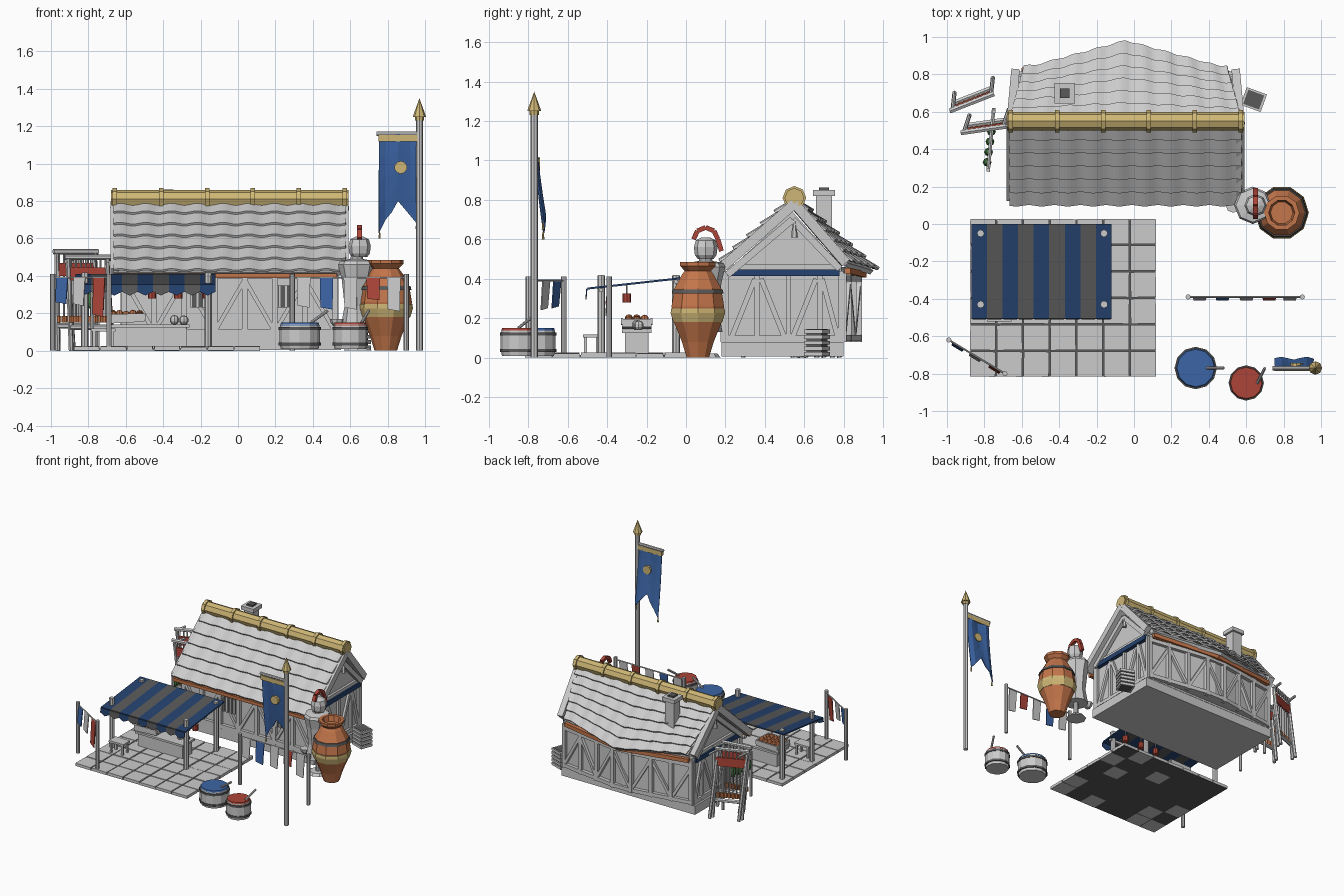
import bpy, bmesh, math, random
from mathutils import Vector, Matrix

if "Cube" in bpy.data.objects:
    bpy.data.objects.remove(bpy.data.objects["Cube"])
random.seed(4)

def mat(name, c):
    m = bpy.data.materials.new(name); m.diffuse_color = (*c, 1); return m
BLUE = mat("blue", (.045, .13, .38)); NAVY = mat("navy", (.018, .055, .16))
RED = mat("red", (.42, .06, .04)); ORANGE = mat("clay", (.55, .18, .07))
GOLD = mat("gold", (.62, .47, .18)); GREEN = mat("green", (.06, .2, .05))
DARK = mat("dark", (.1, .1, .1))

def finish(name, bm, m=None):
    me = bpy.data.meshes.new(name); bmesh.ops.recalc_face_normals(bm, faces=bm.faces)
    bm.to_mesh(me); bm.free()
    o = bpy.data.objects.new(name, me); bpy.context.collection.objects.link(o)
    if m: me.materials.append(m)
    return o

def frame(a, b, axis):
    d = b - a
    return Matrix.Translation((a + b) / 2) @ d.to_track_quat(axis, 'Y' if axis == 'Z' else 'Z').to_matrix().to_4x4(), d.length

def beams(name, pairs, w, h=None, m=None):
    bm = bmesh.new()
    for a, b in pairs:
        M, L = frame(Vector(a), Vector(b), 'X')
        bmesh.ops.create_cube(bm, size=1, matrix=M @ Matrix.Diagonal((L, w, h or w, 1)))
    return finish(name, bm, m)

def rods(name, pairs, r, m=None, n=8, r2=None):
    bm = bmesh.new()
    for a, b in pairs:
        M, L = frame(Vector(a), Vector(b), 'Z')
        bmesh.ops.create_cone(bm, cap_ends=True, segments=n, radius1=r, radius2=r if r2 is None else r2, depth=L, matrix=M)
    return finish(name, bm, m)

def boxes(name, items, m=None):
    bm = bmesh.new()
    for c, s, rz in items:
        bmesh.ops.create_cube(bm, size=1, matrix=Matrix.Translation(c) @ Matrix.Rotation(rz, 4, 'Z') @ Matrix.Diagonal((*s, 1)))
    return finish(name, bm, m)

def balls(name, pts, r, m=None, sz=1):
    bm = bmesh.new()
    for p in pts:
        bmesh.ops.create_uvsphere(bm, u_segments=8, v_segments=5, radius=r, matrix=Matrix.Translation(p) @ Matrix.Diagonal((1, 1, sz, 1)))
    return finish(name, bm, m)

def lathe(name, x, y, prof, n=10, m=None):
    bm = bmesh.new()
    rings = [[bm.verts.new((x + r * math.cos(2 * math.pi * i / n), y + r * math.sin(2 * math.pi * i / n), z)) for i in range(n)] for r, z in prof]
    for A, B in zip(rings, rings[1:]):
        for i in range(n):
            bm.faces.new((A[i], A[(i + 1) % n], B[(i + 1) % n], B[i]))
    bm.faces.new(rings[0]); bm.faces.new(rings[-1])
    return finish(name, bm, m)

def prism(name, pts, d, m=None):
    bm = bmesh.new()
    f = bm.faces.new([bm.verts.new(p) for p in pts])
    g = bmesh.ops.extrude_face_region(bm, geom=[f])
    bmesh.ops.translate(bm, vec=d, verts=[v for v in g['geom'] if isinstance(v, bmesh.types.BMVert)])
    return finish(name, bm, m)

# house body and plinth
X0, X1, CX = -.61, .52, -.045
prism("house_walls", [(X0, .2, .03), (X0, .2, .43), (X0, .54, .74), (X0, .79, .46), (X0, .79, .03)], (X1 - X0, 0, 0))
boxes("plinth", [((CX, .49, .04), (1.19, .62, .07), 0), ((CX, .49, .085), (1.16, .625, .02), 0)])

def bow(x): return max(0, 1 - abs(x - CX) / .56)

# timber framing on the long walls
for side in ("front", "back"):
    wy = (lambda x: .19) if side == "front" else (lambda x: .80 + .09 * bow(x))
    n = 7
    xs = [X0 + (X1 - X0) * i / n for i in range(n + 1)]
    beams(side + "_posts", [((x, wy(x), .08), (x, wy(x), .43)) for x in xs], .03)
    beams(side + "_braces", [((a, wy(a), .10 if i % 2 else .38), (b, wy(b), .38 if i % 2 else .10)) for i, (a, b) in enumerate(zip(xs, xs[1:]))], .022)
    beams(side + "_rails", [((a, wy(a), z), (b, wy(b), z)) for a, b in zip(xs, xs[1:]) for z in (.1, .4)], .03)
prism("back_bay", [(X0, .79, .09), (CX, .875, .09), (X1, .79, .09)], (0, 0, .37))
beams("front_eave_beam", [((-.66, .125, .40), (.53, .125, .40))], .03, .025, ORANGE)
beams("back_eave_beam", [((-.6, .82, .44), (CX, .9, .42)), ((CX, .9, .42), (.5, .82, .44))], .03, .03, ORANGE)
boxes("front_windows", [((x, .185, .29), (.1, .02, .12), 0) for x in (.24, -.2)], DARK)
beams("window_bars", [((x + d, .172, .23), (x + d, .172, .35)) for x in (.24, -.2) for d in (-.05, -.017, .017, .05)], .01)

# gable framing, blue bands and pendants
for gx, nm in ((X0 - .005, "left"), (X1 + .005, "right")):
    o = math.copysign(.02, gx)
    beams(nm + "_gable_timbers", [((gx, y, .08), (gx, y, .44)) for y in (.205, .36, .52, .68, .785)] +
          [((gx, a, .1), (gx, b, .4)) for a, b in ((.23, .35), (.5, .38), (.54, .66), (.77, .69))] +
          [((gx, .2, .1), (gx, .79, .1)), ((gx, .2, .46), (gx, .79, .46))], .026)
    beams(nm + "_gable_band", [((gx + o / 2, .21, .43), (gx + o / 2, .78, .43))], .03, .035, NAVY)
    beams(nm + "_barge_boards", [((gx + 2.2 * o, .55, .78), (gx + 2.2 * o, .14, .42)), ((gx + 2.2 * o, .55, .78), (gx + o, .81, .48))], .045, .05)
    beams(nm + "_gable_rafters", [((gx + o, .54, .70), (gx + o, .21, .42)), ((gx + o, .54, .70), (gx + o, .78, .45))], .03, .035)
    rods(nm + "_pendant", [((gx + 1.5 * o, .55, .61), (gx + 1.5 * o, .55, .70))], .018, None, 6, .006)

# roof: overlapping wavy tile courses on a flat deck
def roof_pt(side, x, t, lift):
    if side == "front":
        return (x, .55 - .42 * t - .6 * lift, .79 - .37 * t + .75 * lift)
    b = bow(x)
    return (CX + (x - CX) * (1 - .12 * t), .55 + (.27 + .13 * b) * t + .6 * lift, .79 - (.31 + .04 * b) * t + .75 * lift)

def courses(name, side, n, amp, step, base, th):
    bm = bmesh.new(); N = 72
    for k in range(n):
        rows = []
        for t, l in ((k / n, 0), ((k + 1) / n + (.03 if n > 1 else 0), step)):
            rows.append([bm.verts.new(roof_pt(side, -.665 + 1.24 * i / N, t, base + l + amp * math.sin(i * math.pi / 4))) for i in range(N + 1)])
        for i in range(N):
            bm.faces.new((rows[0][i], rows[0][i + 1], rows[1][i + 1], rows[1][i]))
    o = finish(name, bm)
    s = o.modifiers.new("thickness", 'SOLIDIFY'); s.thickness = th; s.offset = 0
for s in ("front", "back"):
    courses(s + "_roof_deck", s, 1, 0, 0, -.012, .025)
    courses(s + "_roof_tiles", s, 6, .006, .02, .008, .012)

# gold ridge with rings
rods("ridge_log", [((-.68, .55, .81), (.59, .55, .81))], .05, GOLD)
rods("ridge_rings", [((x - .012, .55, .81), (x + .012, .55, .81)) for x in (-.66, -.41, -.165, .08, .325, .57)], .06, GOLD)
boxes("chimney", [((-.37, .70, .72), (.08, .08, .24), 0), ((-.37, .70, .835), (.11, .11, .03), 0)])
boxes("chimney_flue", [((-.37, .70, .855), (.05, .05, .015), 0)], DARK)

# paved yard
boxes("paving_bed", [((-.38, -.395, .006), (.99, .84, .012), 0)], DARK)
boxes("paving_stones", [((-.88 + .143 * (i + .5), -.82 + .1417 * (j + .5), .012 + random.uniform(-.002, .002)), (.135, .134, .022), random.uniform(-.02, .02)) for i in range(7) for j in range(6)])

# striped awning with pointed valance
for i in range(9):
    a = -.87 + .0833 * i; b = a + .0833; c = (a + b) / 2; m = DARK if i % 2 else NAVY
    prism(f"awning_stripe_{i}", [(a, 0, .40), (b, 0, .40), (b, -.5, .345), (a, -.5, .345)], (0, 0, .01), m)
    prism(f"awning_valance_{i}", [(a, -.5, .35), (b, -.5, .35), (b, -.503, .315), (c, -.505, .295), (a, -.503, .315)], (0, -.006, 0), m)
P = [(x, y) for x in (-.82, -.16) for y in (-.05, -.43)]
rods("awning_posts", [((x, y, .02), (x, y, .415)) for x, y in P], .02)
boxes("awning_post_caps", [((x, y, .41), (.03, .03, .015), 0) for x, y in P])
beams("awning_rails", [((-.86, y, z), (-.13, y, z)) for y, z in ((-.05, .385), (-.43, .342))], .018)
rods("lantern_cords", [((x, -.3, .3), (x, -.3, .37)) for x in (-.46, -.32, -.17)], .004)
rods("lanterns", [((x, -.3, .28), (x, -.3, .325)) for x in (-.46, -.32, -.17)], .022, RED)

# counter, produce tray, jars and bench
boxes("counter", [((-.475, -.25, .075), (.4, .12, .11), 0), ((-.475, -.25, .133), (.43, .15, .016), 0)])
beams("tray", [((-.7, -.25, .155), (-.5, -.25, .165))], .15, .02)
beams("tray_sides", [((-.69, y, .18), (-.5, y, .185)) for y in (-.325, -.175)] + [((x, -.325, .18), (x, -.175, .18)) for x in (-.69, -.5)], .012, .03)
balls("tray_fruit", [(-.67 + .036 * i, -.29 + .04 * j, .187 + random.uniform(0, .012)) for i in range(5) for j in range(3)], .021, ORANGE)
balls("counter_jars", [(-.34, -.25, .165), (-.29, -.24, .163)], .026)
boxes("bench", [((-.72, -.48, .11), (.13, .085, .015), 0)] + [((-.72 + dx, -.48 + dy, .06), (.014, .014, .09), 0) for dx in (-.05, .05) for dy in (-.03, .03)])

# flag lines
def flag_line(name, a, b, flags):
    a, b = Vector(a), Vector(b); d = (b - a).normalized()
    rods(name + "_posts", [(p, p + Vector((0, 0, .41))) for p in (a, b)], .014)
    rods(name + "_cord", [(a + Vector((0, 0, .39)), b + Vector((0, 0, .39)))], .005)
    for i, (s, L, m) in enumerate(flags):
        p = a.lerp(b, s) + Vector((0, 0, .39)); h = d * .036; n = d.cross(Vector((0, 0, 1)))
        prism(f"{name}_flag_{i}", [p - h, p + h, p + h * .9 + n * .012 - Vector((0, 0, L)), p - h * .9 + n * .012 - Vector((0, 0, L * .93))], n * .006, m)
flag_line("right_bunting", (.29, -.39, 0), (.9, -.39, 0), [(.1, .16, None), (.3, .17, BLUE), (.51, .17, None), (.71, .12, RED), (.89, .18, None)])
flag_line("left_bunting", (-.99, -.62, 0), (-.69, -.8, 0), [(.17, .14, BLUE), (.48, .15, None), (.83, .21, RED)])

# drums
for nm, x, y, r, m, s in (("blue_drum", .33, -.77, .108, BLUE, (.15, 0)), ("red_drum", .6, -.85, .09, RED, (.1, .08))):
    lathe(nm + "_shell", x, y, [(r * .93, .008), (r, .04), (r, .11), (r * .96, .14)], 12)
    for z in (.035, .12):
        lathe(nm + "_hoop", x, y, [(r * 1.05, z - .008), (r * 1.05, z + .008)], 12, DARK)
    lathe(nm + "_skin", x, y, [(r * .97, .135), (r * .93, .15)], 12, m)
    rods(nm + "_stick", [((x + .06, y, .15), (x + s[0], y + s[1], .215))], .008)

# banner
rods("banner_pole", [((.97, -.77, 0), (.97, -.77, 1.25))], .018)
rods("banner_finial", [((.97, -.77, 1.25), (.97, -.77, 1.35))], .036, GOLD, 8, 0)
rods("finial_collar", [((.97, -.77, 1.23), (.97, -.77, 1.255))], .024, GOLD)
rods("banner_crossbar", [((.74, -.77, 1.16), (.97, -.77, 1.16))], .012)
bm = bmesh.new()
bottoms = (.63, .70, .74, .80, .76, .72, .68)
cols = [[bm.verts.new((.755 + .0335 * i, -.775 + .05 * t ** 1.5 + .008 * math.sin(i * 1.6), 1.155 + (z - 1.155) * t)) for t in (0, .25, .5, .75, 1)] for i, z in enumerate(bottoms)]
for A, B in zip(cols, cols[1:]):
    for j in range(4):
        bm.faces.new((A[j], B[j], B[j + 1], A[j + 1]))
o = finish("banner_cloth", bm, BLUE)
o.modifiers.new("thickness", 'SOLIDIFY').thickness = .008
boxes("banner_top_band", [((.855, -.772, 1.135), (.21, .028, .035), 0)], GOLD)
rods("banner_disc", [((.87, -.782, .98), (.87, -.742, .98))], .034, GOLD, 10)
rods("banner_tassels", [((.757, -.725, .6), (.757, -.725, .64)), ((.955, -.725, .65), (.955, -.725, .69))], .007, GOLD, 6, .003)

# big clay jar
jar = [(.06, 0), (.085, .08), (.128, .18), (.14, .26), (.125, .35), (.085, .42), (.07, .44), (.095, .465), (.095, .485), (.07, .485), (.06, .44)]
lathe("clay_jar", .79, .06, jar, 10, ORANGE)
lathe("jar_band", .79, .06, [(.131, .18), (.145, .225), (.143, .25)], 10, GOLD)
lathe("jar_hoop", .79, .06, [(.138, .325), (.132, .345)], 10, DARK)

# armour stand with crested helmet
lathe("armour_foot", .64, .1, [(.075, 0), (.06, .02)], 8)
rods("armour_pole", [((.64, .1, .01), (.64, .1, .52))], .018)
lathe("armour_torso", .635, .1, [(.085, .13), (.065, .24), (.08, .38), (.1, .46), (.09, .48), (.035, .49), (.03, .51)], 8)
lathe("helmet", .65, .1, [(.04, .5), (.055, .52), (.06, .56), (.05, .595), (.02, .61)], 8)
crest = [(.65, .1 + .062 * math.sin(a), .595 + .065 * math.cos(a)) for a in (-1.5, -.75, 0, .75, 1.5)] + [(.65, .18, .54)]
beams("helmet_crest", list(zip(crest, crest[1:])), .026, .024, RED)
lathe("small_bowl", .53, .1, [(.02, .13), (.035, .15), (.04, .17)], 8)

# slatted crate
boxes("crate_core", [((.64, .665, .075), (.09, .08, .14), -.35)], DARK)
boxes("crate_slats", [((.64, .665, .017 + .029 * i), (.115, .1, .02), -.35) for i in range(5)])

# looms with warp threads and clay weights
def loom(name, a, b, back, h):
    a, b, k = Vector((*a, 0)), Vector((*b, 0)), Vector((*back, 0)); H = Vector((0, 0, h))
    rods(name + "_uprights", [(p + k * .6, p + H) for p in (a, b)] + [(p + k, p + H * .95) for p in (a, b)], .013, None, 6)
    e = (b - a) * .08
    rods(name + "_beams", [(a - e + H, b + e + H), (a + H * .25 + k * .4, b + H * .25 + k * .4)], .015, None, 6)
    rods(name + "_arms", [(p + H * .98, p + H * .98 + k) for p in (a, b)], .01, None, 6)
    t = [a.lerp(b, (i + .5) / 8) + k * .15 for i in range(8)]
    rods(name + "_threads", [(p + Vector((0, 0, .17)), p + H) for p in t], .005, None, 5)
    rods(name + "_weights", [(p + Vector((0, 0, .15)), p + Vector((0, 0, .185))) for p in t], .014, ORANGE, 6)
    beams(name + "_cloth", [(a + k * .15 + H * .82, b + k * .15 + H * .82)], .016, .07, RED)
loom("back_loom", (-.97, .61), (-.765, .69), (.01, .09), .53)
loom("side_loom", (-.91, .49), (-.7, .52), (.03, .09), .50)

# herb drying rail
rods("herb_rail", [((-.78, .28, .34), (-.75, .62, .34)), ((-.78, .29, 0), (-.78, .29, .36)), ((-.75, .6, 0), (-.75, .6, .36))], .011, None, 6)
balls("herb_bunches", [(-.785 + .03 * i / 4, .33 + .055 * i, .27) for i in range(4)], .025, GREEN, 2)

for m in bpy.data.materials:
    if m.users and not m.is_grease_pencil:
        m.use_nodes = True
        m.node_tree.nodes["Principled BSDF"].inputs["Base Color"].default_value = m.diffuse_color
